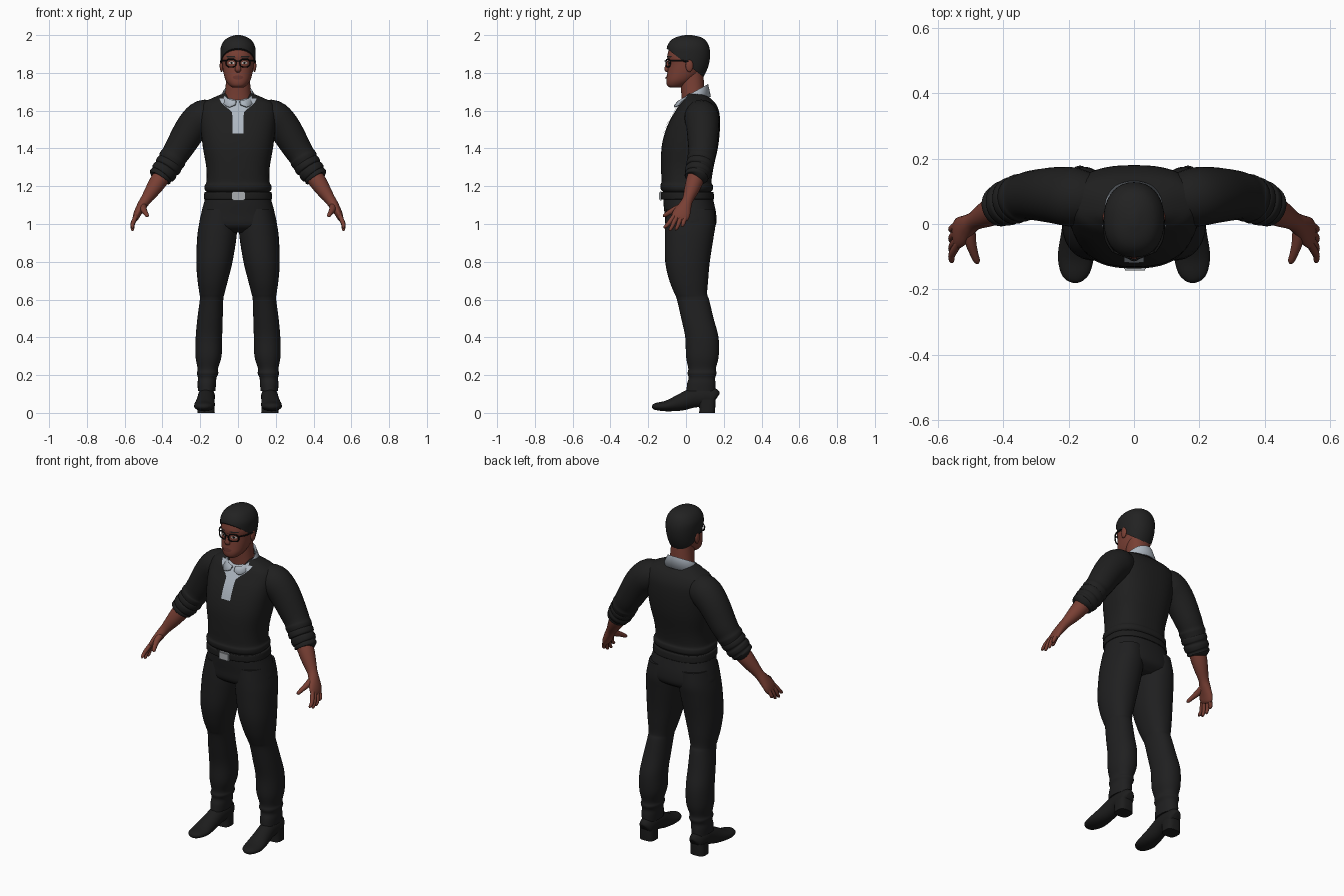
import bpy, bmesh, math
from mathutils import Vector
from mathutils.bvhtree import BVHTree

if "Cube" in bpy.data.objects:
    bpy.data.objects.remove(bpy.data.objects["Cube"], do_unlink=True)


def material(name, r, g, b):
    mat = bpy.data.materials.new(name)
    mat.use_nodes = True
    mat.diffuse_color = (r, g, b, 1)
    mat.node_tree.nodes["Principled BSDF"].inputs["Base Color"].default_value = (r, g, b, 1)
    return mat


skin = material("skin", .19, .05, .034)
lip = material("lips", .13, .034, .026)
knit = material("black knit", .0135, .0135, .0135)
cloth = material("trouser cloth", .014, .014, .0145)
leather = material("black leather", .012, .012, .012)
hair_black = material("hair black", .016, .016, .016)
shirt = material("pale shirt", .42, .47, .53)
metal = material("buckle grey", .4, .42, .44)
eye_white = material("eye white", .55, .52, .5)
frame_black = material("frame black", .006, .006, .006)


def finish(name, bm, mat):
    bmesh.ops.recalc_face_normals(bm, faces=bm.faces)
    mesh = bpy.data.meshes.new(name)
    bm.to_mesh(mesh)
    bm.free()
    obj = bpy.data.objects.new(name, mesh)
    bpy.context.collection.objects.link(obj)
    mesh.materials.append(mat)
    bpy.ops.object.select_all(action='DESELECT')
    obj.select_set(True)
    bpy.context.view_layer.objects.active = obj
    bpy.ops.object.shade_smooth_by_angle(angle=math.radians(50))
    return obj


def spline(rows, steps=4):
    """Smooth curve through rows of any width."""
    pts = [Vector(r) for r in (rows[0], *rows, rows[-1])]
    out = []
    for a, b, c, d in zip(pts, pts[1:], pts[2:], pts[3:]):
        for k in range(steps):
            t = k / steps
            out.append(b + (c - a) * t / 2 + (a * 2 - b * 5 + c * 4 - d) * t * t / 2
                       + (b * 3 - a - c * 3 + d) * t ** 3 / 2)
    return out + [pts[-1]]


def bridge(rings, capped=True, closed=True):
    bm = bmesh.new()
    loops = [[bm.verts.new(p) for p in ring] for ring in rings]
    n = len(loops[0])
    for lo, hi in zip(loops, loops[1:]):
        for i in range(n if closed else n - 1):
            j = (i + 1) % n
            bm.faces.new((lo[i], lo[j], hi[j], hi[i]))
    if capped:
        bm.faces.new(loops[0])
        bm.faces.new(loops[-1])
    return bm


def circle(n, power=2):
    pts = []
    for i in range(n):
        c, s = math.cos(math.tau * i / n), math.sin(math.tau * i / n)
        pts.append((math.copysign(abs(c) ** (2 / power), c), math.copysign(abs(s) ** (2 / power), s)))
    return pts


def upright(rows, cx=0, side=1, power=2.2, n=36):
    """Horizontal rings: height, half width, front y, back y, optional x shift."""
    rings = []
    for r in spline(rows):
        x0 = cx + (r[4] if len(r) > 4 else 0)
        rings.append([(side * (x0 + r[1] * c), (r[2] + r[3]) / 2 + (r[3] - r[2]) / 2 * s, r[0])
                      for c, s in circle(n, power)])
    return bridge(rings)


def tube(rows, side=1, ref=(0, 1, 0), n=20):
    """Rings along a path: x, y, z, radius along ref, other radius."""
    path = spline([r if len(r) == 5 else (*r, r[3]) for r in rows])
    rings = []
    for i, r in enumerate(path):
        t = (path[min(i + 1, len(path) - 1)] - path[max(i - 1, 0)]).to_3d().normalized()
        ref_v = Vector(ref)
        a = (ref_v - t * ref_v.dot(t)).normalized()
        b = t.cross(a)
        ring = [r.to_3d() + a * max(r[3], .002) * c + b * max(r[4], .002) * s for c, s in circle(n)]
        rings.append([(side * p.x, p.y, p.z) for p in ring])
    return bridge(rings)


def plate(name, rows, base, mat, lift=.004, cells=12):
    """Thin patch laid on the front of base; rows of height, x start, x end."""
    tree = BVHTree.FromPolygons([v.co for v in base.data.vertices],
                                [p.vertices for p in base.data.polygons])
    grid = []
    for z, x0, x1 in rows:
        line = []
        for i in range(cells + 1):
            x = x0 + (x1 - x0) * i / cells
            hit = tree.ray_cast(Vector((x, -1, z)), Vector((0, 1, 0)))[0]
            line.append((x, (hit.y if hit else .02) - lift, z))
        grid.append(line)
    return finish(name, bridge(grid, False, False), mat)


def oval(cx, cz, w, h, n=8):
    return [(cz + h * math.cos(math.pi * i / n), cx - w * math.sin(math.pi * i / n) - .0003,
             cx + w * math.sin(math.pi * i / n) + .0003) for i in range(n + 1)]


def ellipsoid(name, at, size, mat):
    bm = bmesh.new()
    bmesh.ops.create_uvsphere(bm, u_segments=20, v_segments=12, radius=1)
    bmesh.ops.scale(bm, vec=size, verts=bm.verts)
    bmesh.ops.translate(bm, vec=at, verts=bm.verts)
    return finish(name, bm, mat)


# Sweater body with hem roll
sweater = finish("sweater_body", upright([
    (1.17, .166, -.122, .13), (1.183, .176, -.133, .142), (1.205, .176, -.136, .142),
    (1.225, .167, -.13, .135), (1.3, .168, -.132, .146), (1.4, .185, -.13, .168),
    (1.48, .195, -.113, .178), (1.55, .202, -.085, .18), (1.6, .202, -.055, .174),
    (1.64, .185, -.03, .155), (1.665, .14, -.01, .13), (1.69, .08, .0, .1)], power=2.5, n=48), knit)

# Shirt front and folded collar
plate("shirt_placket", [(1.665, -.1, .1), (1.645, -.09, .09), (1.625, -.07, .07), (1.605, -.045, .045),
                        (1.59, -.031, .031), (1.565, -.03, .03), (1.53, -.03, .03), (1.505, -.03, .03),
                        (1.48, -.03, .03)], sweater, shirt, .006)
inner, fold, outer = [], [], []
for i in range(41):
    a = math.radians(7 + 346 * i / 40)
    s, c = math.sin(a), math.cos(a)
    flap = .018 * math.exp(-((min(a, math.tau - a) - .5) / .3) ** 2)
    inner.append((.068 * s, .038 - .07 * c, 1.68 - .042 * c))
    fold.append((.078 * s, .038 - .079 * c, 1.697 - .044 * c))
    outer.append((.106 * s, .038 - .094 * c - flap, 1.656 - .018 * c - flap))
collar = finish("shirt_collar", bridge([inner, fold, outer], False, False), shirt)
collar.modifiers.new("thickness", 'SOLIDIFY').thickness = .008

# Neck and head
finish("neck", upright([(1.6, .08, -.02, .11), (1.68, .07, -.024, .1), (1.75, .064, -.03, .095),
                        (1.81, .062, -.03, .09)]), skin)
head = finish("head", upright([
    (1.722, .028, -.085, -.03), (1.734, .046, -.1, .0), (1.76, .065, -.104, .04),
    (1.8, .077, -.099, .08), (1.85, .084, -.094, .105), (1.89, .086, -.099, .115),
    (1.95, .074, -.08, .105), (1.985, .04, -.04, .07)]), skin)
finish("nose", tube([(0, -.088, 1.868, .007, .009), (0, -.099, 1.84, .01, .011),
                     (0, -.101, 1.818, .013, .017), (0, -.094, 1.806, .006, .011)]), skin)
plate("lips", oval(0, 1.776, .028, .011), head, lip, .005)

# Short hair, cut off along a sloping hairline
bm = upright([(1.75, .05, .0, .075), (1.8, .077, -.06, .104), (1.85, .089, -.095, .122),
              (1.9, .093, -.103, .128), (1.94, .09, -.1, .122), (1.972, .072, -.08, .104),
              (1.99, .046, -.05, .075), (2.0, .012, -.005, .03)])
cut = bmesh.ops.bisect_plane(bm, geom=bm.verts[:] + bm.edges[:] + bm.faces[:], plane_co=(0, 0, 1.85),
                             plane_no=(0, .62, .8), clear_inner=True)
bmesh.ops.holes_fill(bm, edges=[e for e in bm.edges if e.is_boundary])
finish("hair", bm, hair_black)

# Glasses bridge
finish("glasses_bridge", tube([(-.012, -.107, 1.862, .003), (0, -.111, 1.864, .003),
                               (.012, -.107, 1.862, .003)], n=8), frame_black)

# Trouser seat, belt and buckle
finish("trouser_seat", upright([(1.18, .163, -.12, .13), (1.12, .178, -.12, .146), (1.05, .196, -.113, .16),
                                (.99, .2, -.105, .156), (.955, .13, -.06, .11)], power=2.4, n=48), cloth)
finish("belt", upright([(1.13, .177, -.128, .145), (1.135, .181, -.133, .149), (1.165, .178, -.133, .146),
                        (1.17, .173, -.128, .14)], power=2.4, n=48), leather)
bm = bmesh.new()
bmesh.ops.create_cube(bm, size=1)
bmesh.ops.scale(bm, vec=(.068, .016, .046), verts=bm.verts)
bmesh.ops.translate(bm, vec=(.003, -.134, 1.148), verts=bm.verts)
bmesh.ops.bevel(bm, geom=bm.edges[:], offset=.004, segments=2, affect='EDGES')
finish("belt_buckle", bm, metal)

# Paired parts
for label, s in (("left_", 1), ("right_", -1)):
    # Face details
    ellipsoid(label + "ear", (s * .087, .018, 1.838), (.01, .02, .033), skin)
    plate(label + "eye", oval(s * .034, 1.853, .016, .007), head, eye_white, .002)
    plate(label + "iris", oval(s * .034, 1.853, .006, .006), head, frame_black, .003)
    plate(label + "brow", [(1.882, s * .014, s * .058), (1.889, s * .016, s * .062)], head, hair_black, .003)
    ring = [(s * (.037 + .027 * c), -.106 + .022 * (c + 1) / 2, 1.852 + .021 * d) for c, d in circle(24, 2.6)]
    finish(label + "lens_frame", tube([(*p, .0035) for p in ring + ring[:1]], n=8), frame_black)
    finish(label + "temple", tube([(.063, -.086, 1.863, .004), (.085, -.05, 1.864, .004),
                                   (.091, .0, 1.862, .004), (.09, .02, 1.855, .003)], s, (0, 0, 1), 8), frame_black)
    # Sleeve and rolled cuff
    finish(label + "sleeve", tube([
        (.11, .078, 1.575, .07), (.18, .082, 1.568, .09), (.243, .088, 1.512, .086), (.31, .088, 1.405, .076),
        (.337, .083, 1.362, .071), (.347, .08, 1.345, .074), (.36, .076, 1.322, .069),
        (.38, .07, 1.295, .064)], s, n=28), knit)
    finish(label + "cuff", tube([
        (.355, .077, 1.33, .06), (.36, .075, 1.322, .071), (.373, .071, 1.303, .072), (.379, .069, 1.294, .065),
        (.386, .066, 1.284, .07), (.398, .061, 1.268, .068), (.404, .059, 1.26, .061),
        (.41, .056, 1.252, .064), (.416, .054, 1.243, .058), (.417, .053, 1.241, .03)], s, n=28), knit)
    # Forearm, palm and fingers
    finish(label + "forearm", tube([
        (.385, .062, 1.28, .046), (.42, .046, 1.228, .046), (.45, .03, 1.183, .04), (.487, .01, 1.13, .029),
        (.508, -.004, 1.098, .034, .026), (.53, -.022, 1.06, .046, .021), (.542, -.034, 1.032, .044, .016),
        (.545, -.038, 1.02, .03, .009)], s), skin)
    for finger, y0, y1, z1 in (("index", -.064, -.112, .978), ("middle", -.046, -.084, .964),
                               ("ring", -.023, -.052, .967), ("little", -.004, -.02, .985)):
        finish(label + finger + "_finger", tube([
            (.535, y0 + .008, 1.055, .011), (.55, (y0 * 2 + y1) / 3, 1.02, .012),
            (.558, (y0 + y1 * 2) / 3, (1.02 + z1) / 2, .0105), (.558, y1, z1 + .005, .008),
            (.557, y1, z1, .002)], s, n=12), skin)
    finish(label + "thumb", tube([(.503, -.01, 1.1, .018), (.5, -.055, 1.078, .017), (.49, -.09, 1.06, .013),
                                  (.481, -.113, 1.045, .01), (.478, -.121, 1.04, .003)], s, (1, 0, 0), 12), skin)
    # Trouser leg with gathered hem
    finish(label + "trouser_leg", upright([
        (1.08, .088, -.104, .15, .1), (1.0, .1, -.11, .156, .106), (.93, .104, -.112, .146, .112),
        (.8, .096, -.11, .126, .125), (.7, .08, -.088, .117, .134), (.63, .066, -.06, .112, .138),
        (.6, .062, -.048, .122, .14), (.5, .067, -.025, .146, .148), (.4, .07, -.004, .172, .154),
        (.3, .069, .0, .173, .156), (.235, .054, .012, .158, .16), (.21, .057, .008, .162, .161),
        (.185, .049, .014, .154, .163), (.155, .049, .006, .156, .165), (.115, .046, .002, .155, .166)],
        0, s), cloth)
    # Shoe with stacked heel
    finish(label + "shoe", tube([
        (.166, .16, .075, .02, .03), (.166, .148, .08, .038, .05), (.167, .1, .085, .045, .055),
        (.168, .04, .08, .045, .052), (.173, -.03, .055, .05, .044), (.178, -.1, .037, .055, .029),
        (.18, -.15, .034, .044, .021), (.18, -.172, .033, .026, .014), (.18, -.18, .033, .008, .005)],
        s, (1, 0, 0), 24), leather)
    finish(label + "shoe_heel", upright([(0, .046, .07, .153), (.03, .045, .07, .155),
                                         (.07, .043, .065, .156)], .169, s, 3), leather)
